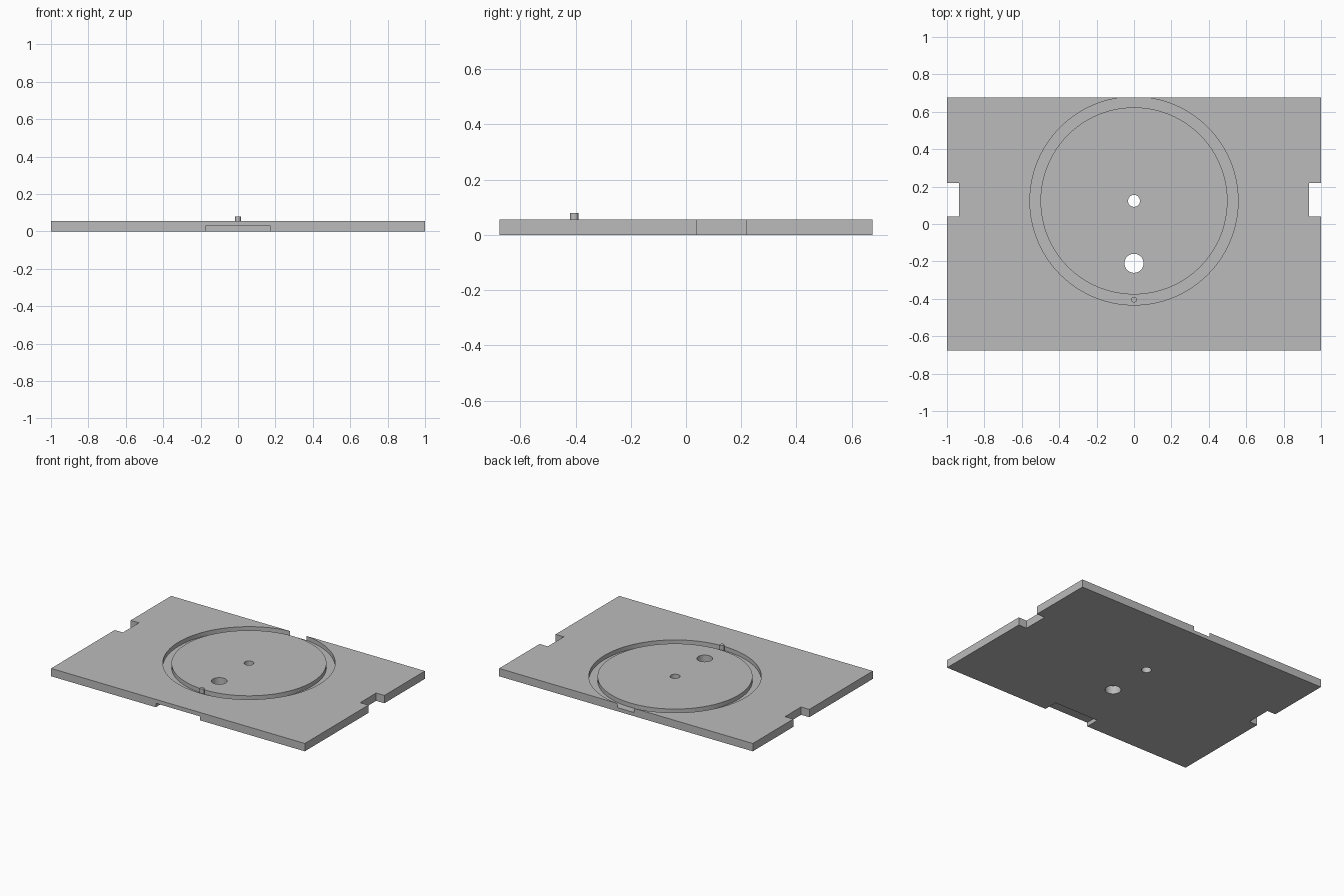
import bpy, bmesh, math
from mathutils import Matrix

if "Cube" in bpy.data.objects:
    bpy.data.objects.remove(bpy.data.objects["Cube"], do_unlink=True)

HALF_Y, THICK = 0.676, 0.056
DISC_Y, INNER_R, OUTER_R = 0.1235, 0.5, 0.5565
GROOVE_FLOOR = 0.026

grey = bpy.data.materials.new("light grey")
grey.use_nodes = True
grey.diffuse_color = (0.5, 0.5, 0.5, 1)
grey.node_tree.nodes["Principled BSDF"].inputs["Base Color"].default_value = (0.5, 0.5, 0.5, 1)


def finish(name, bm):
    bmesh.ops.recalc_face_normals(bm, faces=bm.faces)
    mesh = bpy.data.meshes.new(name)
    bm.to_mesh(mesh)
    bm.free()
    mesh.materials.append(grey)
    obj = bpy.data.objects.new(name, mesh)
    bpy.context.collection.objects.link(obj)
    return obj


def box(name, x0, x1, y0, y1, z0, z1):
    bm = bmesh.new()
    place = Matrix.Translation(((x0 + x1) / 2, (y0 + y1) / 2, (z0 + z1) / 2))
    size = Matrix.Diagonal((x1 - x0, y1 - y0, z1 - z0, 1))
    bmesh.ops.create_cube(bm, size=1, matrix=place @ size)
    return finish(name, bm)


def cylinder(name, y, r, z0, z1, segments=48):
    bm = bmesh.new()
    bmesh.ops.create_cone(bm, cap_ends=True, segments=segments, radius1=r, radius2=r,
                          depth=z1 - z0, matrix=Matrix.Translation((0, y, (z0 + z1) / 2)))
    return finish(name, bm)


def ring(name, y, r0, r1, z0, z1, segments=128):
    bm = bmesh.new()
    loops = []
    for i in range(segments):
        a = math.tau * i / segments
        loops.append([bm.verts.new((r * math.cos(a), y + r * math.sin(a), z))
                      for r, z in ((r0, z0), (r1, z0), (r1, z1), (r0, z1))])
    for i in range(segments):
        a, b = loops[i], loops[(i + 1) % segments]
        for k in range(4):
            n = (k + 1) % 4
            bm.faces.new((a[k], a[n], b[n], b[k]))
    return finish(name, bm)


# Base plate and the shapes cut out of it
plate = box("base_plate", -1, 1, -HALF_Y, HALF_Y, 0, THICK)
cutters = [
    ring("groove_cutter", DISC_Y, INNER_R, OUTER_R, GROOVE_FLOOR, 0.2),
    cylinder("centre_hole_cutter", DISC_Y, 0.032, -0.1, 0.2),
    cylinder("offset_hole_cutter", -0.21, 0.051, -0.1, 0.2),
    box("front_slot_cutter", -0.175, 0.175, -0.8, -HALF_Y + 0.1, -0.1, 0.028),
    box("left_notch_cutter", 0.935, 1.1, 0.04, 0.22, -0.1, 0.2),
    box("right_notch_cutter", -1.1, -0.935, 0.04, 0.22, -0.1, 0.2),
]
for cutter in cutters:
    cutter.hide_render = True
    mod = plate.modifiers.new(cutter.name, 'BOOLEAN')
    mod.operation = 'DIFFERENCE'
    mod.solver = 'EXACT'
    mod.object = cutter

# Bake the cuts, then drop the cutters
bpy.context.view_layer.update()
graph = bpy.context.evaluated_depsgraph_get()
baked = bpy.data.meshes.new_from_object(plate.evaluated_get(graph))
plate.modifiers.clear()
plate.data = baked
baked.materials.clear()
baked.materials.append(grey)
for poly in baked.polygons:
    poly.material_index = 0
for cutter in cutters:
    bpy.data.objects.remove(cutter, do_unlink=True)

# Small stop pin standing in the groove
pin = cylinder("stop_pin", -0.405, 0.015, GROOVE_FLOOR - 0.005, 0.08, 24)

bpy.ops.object.select_all(action='DESELECT')
for obj in (plate, pin):
    obj.select_set(True)
bpy.context.view_layer.objects.active = plate
bpy.ops.object.shade_smooth_by_angle(angle=math.radians(30))
